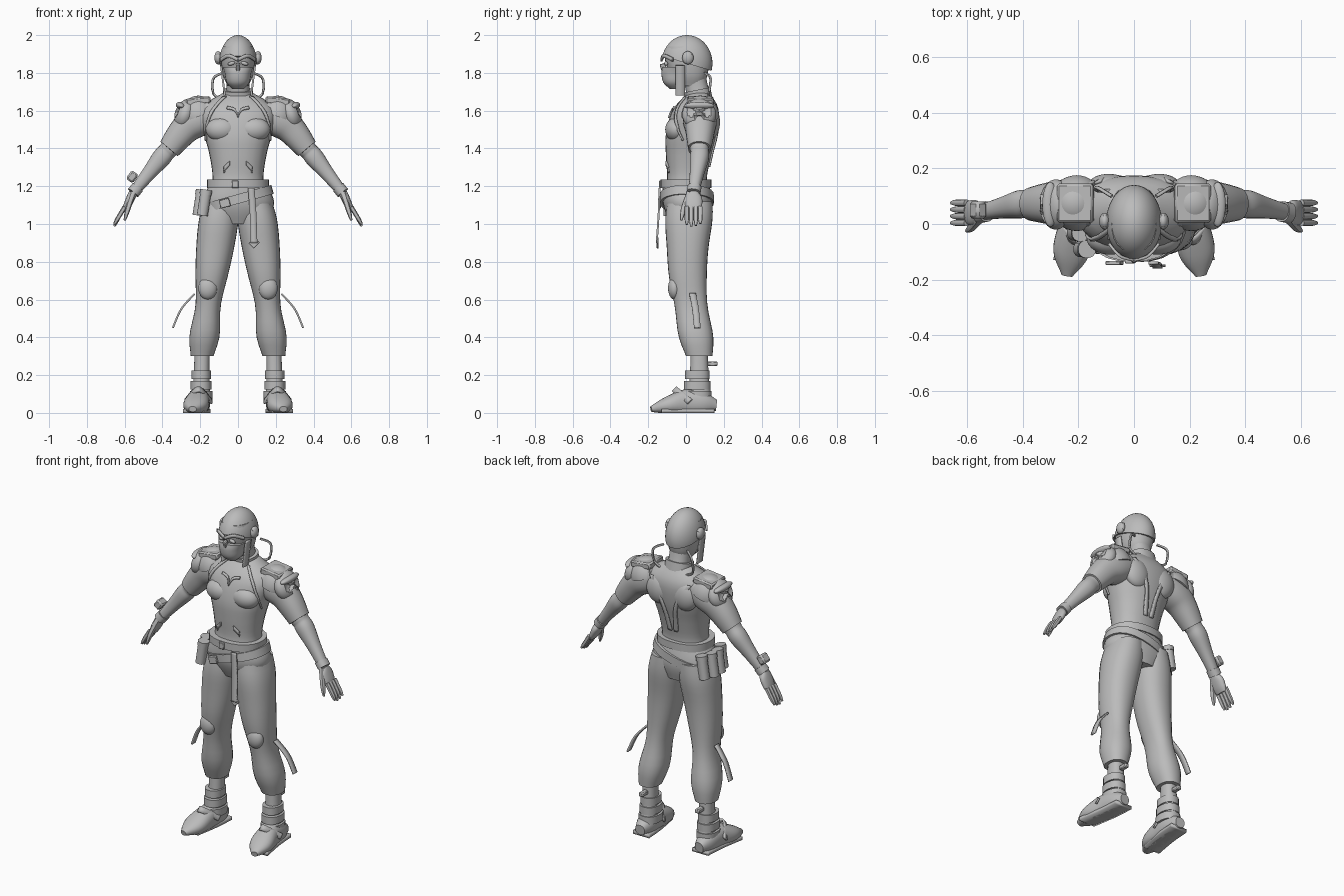
import bpy, bmesh, math
from mathutils import Vector as V, Matrix

cube = bpy.data.objects.get("Cube")
if cube:
    bpy.data.objects.remove(cube)

grey = bpy.data.materials.new("plain grey")
grey.use_nodes = True
grey.diffuse_color = (.5, .5, .5, 1)
grey.node_tree.nodes["Principled BSDF"].inputs["Base Color"].default_value = grey.diffuse_color
X, Y, Z = Matrix.Identity(3)
made = []


def finish(name, bm, side):
    """Turn a bmesh into a named object; side -1 mirrors it to the right."""
    if side:
        name = ("left_" if side > 0 else "right_") + name
        bmesh.ops.scale(bm, vec=(side, 1, 1), verts=bm.verts)
    bmesh.ops.recalc_face_normals(bm, faces=bm.faces)
    mesh = bpy.data.meshes.new(name)
    bm.to_mesh(mesh)
    bm.free()
    mesh.materials.append(grey)
    obj = bpy.data.objects.new(name, mesh)
    bpy.context.scene.collection.objects.link(obj)
    made.append(obj)
    return obj


def along(values, t):
    """Smooth curve through evenly spaced numbers or vectors, t from 0 to 1."""
    last = len(values) - 1
    i = min(int(t * last), max(last - 1, 0))
    f = t * last - i
    before, start, end, after = (values[min(max(i + k, 0), last)] for k in (-1, 0, 1, 2))
    slope_in, slope_out = (end - before) / 2, (after - start) / 2
    ease = f * f * (3 - 2 * f)
    return (start * (1 - ease) + end * ease
            + slope_in * (f * (1 - f) ** 2) - slope_out * (f * f * (1 - f)))


def loft(name, path, wide, deep=None, side=0, ref=X, level=False, sides=24, steps=20):
    """Skin rounded rings along a path; wide runs along ref, deep across it."""
    path = [V(p) for p in path]
    bm, rings = bmesh.new(), []
    for i in range(steps + 1):
        t = i / steps
        centre = along(path, t)
        ahead = Z if level else (along(path, min(t + .01, 1)) - along(path, max(t - .01, 0))).normalized()
        u = (ref - ahead * ref.dot(ahead)).normalized()
        v = ahead.cross(u)
        ring = []
        for k in range(sides):
            angle = math.tau * k / sides
            c, s = math.cos(angle), math.sin(angle)
            round_off = (abs(c) ** 2.3 + abs(s) ** 2.3) ** (-1 / 2.3)
            p = centre + (u * c * along(wide, t) + v * s * along(deep or wide, t)) * round_off
            p.z = max(p.z, 0)
            ring.append(bm.verts.new(p))
        rings.append(ring)
    for low, high in zip(rings, rings[1:]):
        for k in range(sides):
            bm.faces.new((low[k - 1], low[k], high[k], high[k - 1]))
    bm.faces.new(rings[0])
    bm.faces.new(rings[-1])
    return finish(name, bm, side)


def band(name, centre, rise, wide, deep, side=0, ref=X, sides=24):
    """Straight-walled ring or cylinder."""
    loft(name, [V(centre), V(centre) + rise], [wide], [deep], side, ref, sides=sides, steps=1)


def place(bm, centre, size, tilt, axis):
    bm.transform(Matrix.Translation(centre) @ Matrix.Rotation(tilt, 4, axis) @ Matrix.Diagonal((*size, 1)))


def ball(name, centre, size, tilt=0, side=0, cut=None, dents=()):
    """Ellipsoid, with a plane cut or with sockets pressed in."""
    bm = bmesh.new()
    bmesh.ops.create_uvsphere(bm, u_segments=40, v_segments=24, radius=1)
    for spot, reach in dents:
        for vert in bm.verts:
            if (vert.co - V(spot)).length < reach:
                vert.co *= .75
    place(bm, centre, size, tilt, 'Y')
    if cut:
        bmesh.ops.bisect_plane(bm, geom=bm.verts[:] + bm.edges[:] + bm.faces[:],
                               plane_co=centre, plane_no=cut, clear_outer=True)
        bmesh.ops.holes_fill(bm, edges=[e for e in bm.edges if e.is_boundary])
    finish(name, bm, side)


def block(name, centre, size, tilt=0, side=0, axis='Y'):
    bm = bmesh.new()
    bmesh.ops.create_cube(bm, size=1)
    place(bm, centre, size, tilt, axis)
    bmesh.ops.bevel(bm, geom=bm.edges[:], offset=min(size) / 5, segments=1, affect='EDGES')
    finish(name, bm, side)


def ribbon(name, path, across, width, side=0, thick=.01, target=None):
    """Flat strip along a path, optionally laid on a target surface."""
    bm = bmesh.new()
    path = [V(p) for p in path]
    steps = 18
    rows = [[bm.verts.new(along(path, i / steps) + across * width * k / 2) for k in (-1, 0, 1)]
            for i in range(steps + 1)]
    for a, b in zip(rows, rows[1:]):
        for k in (0, 1):
            bm.faces.new((a[k], a[k + 1], b[k + 1], b[k]))
    obj = finish(name, bm, side)
    if target:
        wrap = obj.modifiers.new("lay on", 'SHRINKWRAP')
        wrap.target, wrap.offset, wrap.wrap_mode = target, .004, 'ABOVE_SURFACE'
    solid = obj.modifiers.new("thickness", 'SOLIDIFY')
    solid.thickness, solid.offset = thick, 0


# Torso, pelvis and neck
torso = loft("torso", [(0, 0, 1.15), (0, .02, 1.42), (0, .07, 1.7)],
             [.16, .135, .15, .18, .2, .07], [.125, .105, .12, .135, .12, .05], level=True)
loft("pelvis", [(0, .02, 1), (0, 0, 1.2)], [.11, .19, .155], [.1, .13, .125], level=True)
loft("neck", [(0, .08, 1.62), (0, .03, 1.84)], [.07, .06, .065])
band("collar", (0, .07, 1.66), V((0, -.01, .05)), .08, .07)

# Head: face, helmet shell and breathing mask
loft("head", [(0, .02, 1.73), (0, 0, 1.94)], [.055, .08, .09, .08], [.07, .1, .118, .1], level=True)
ball("helmet", (0, .005, 1.85), (.1, .135, .15), cut=(0, -.3, -1))
loft("mask", [(0, -.05, 1.715), (0, -.05, 1.83)], [.03, .06, .07, .08], [.035, .07, .08, .075], level=True)
block("nose_bridge", (0, -.12, 1.83), (.02, .03, .04), .3, axis='X')

for side in (1, -1):
    # Head fittings
    ball("ear_disc", (.105, .01, 1.88), (.02, .03, .035), side=side)
    block("ear_plate", (.105, .01, 1.88), (.02, .05, .05), side=side)
    ball("eye_lens", (.035, -.105, 1.85), (.02, .01, .01), .25, side)
    ribbon("brow_trim", [(0, -.13, 1.87), (.05, -.115, 1.89), (.09, -.07, 1.87)], Z, .02, side)
    ribbon("cheek_guard", [(.09, -.03, 1.84), (.07, -.03, 1.68)], Y, .05, side)
    loft("air_hose", [(.08, .1, 1.8), (.13, .13, 1.77), (.13, .12, 1.69), (.08, .12, 1.66)], [.007],
         side=side, ref=V((.3, .2, .9)), sides=8)

    # Chest, back and the trim laid on them
    ball("pectoral", (.085, -.05, 1.5), (.085, .06, .065), side=side)
    ball("shoulder_blade", (.09, .13, 1.54), (.08, .05, .09), .2, side)
    ribbon("chest_emblem", [(0, -.09, 1.57), (.02, -.08, 1.61), (.06, -.07, 1.62)], Z, .02, side, target=torso)
    ribbon("vest_edge", [(.07, 0, 1.67), (.15, -.06, 1.58), (.18, -.02, 1.44)], X, .02, side, target=torso)
    ribbon("back_strap", [(.13, .15, 1.62), (.05, .17, 1.48), (.02, .13, 1.3)], X, .025, side, target=torso)
    ribbon("belly_mark", [(.05, -.13, 1.32), (.09, -.12, 1.28)], Z, .025, side, target=torso)

    # Sleeve, forearm and wrist band
    chest, shoulder, elbow = V((.13, .07, 1.59)), V((.26, .075, 1.52)), V((.41, .07, 1.345))
    wrist, knuckles = V((.555, .04, 1.165)), V((.6, .04, 1.07))
    cuff = shoulder.lerp(elbow, .7)
    loft("sleeve", [chest, shoulder, cuff], [.085, .09, .075, .06], side=side, ref=Y)
    loft("forearm", [cuff, elbow, wrist], [.05, .048, .05, .036, .027], side=side, ref=Y)
    band("wrist_band", wrist, (elbow - wrist) / 6, .037, .034, side, Y)

    # Hand with four fingers and thumb
    loft("palm", [wrist, knuckles], [.027, .045, .045, .038], [.023, .023, .02, .013], side, Y)
    for i in range(4):
        root = knuckles + Y * (i - 1.5) * .024
        curl = abs(i - 1.3)
        loft("finger_" + "abcd"[i], [root + Z * .02, root + V((.03, 0, -.03)), root + V((.055, 0, -.085 + curl * .01))],
             [.012, .012, .011, .006], side=side, ref=Y, sides=10)
    loft("thumb", [wrist - Y * .02, (.58, -.01, 1.09), (.6, -.025, 1.02)], [.018, .015, .013, .006], side=side, ref=Y, sides=10)

    # Layered shoulder armour with a skull face
    ball("shoulder_cap", (.205, .075, 1.57), (.1, .1, .11), .25, side, cut=(-.35, 0, -1))
    block("shoulder_plate", (.21, .075, 1.65), (.13, .14, .04), .12, side)
    ball("shoulder_skull", (.28, .07, 1.58), (.055, .09, .085), -.35, side,
         dents=[((.9, -.4, 0), .27), ((.9, .4, 0), .27), ((.9, 0, -.45), .16)])
    ball("skull_brow", (.3, .07, 1.625), (.03, .08, .02), -.35, side)
    loft("skull_jaw", [(.295, .07, 1.56), (.315, .07, 1.465)], [.065, .05, .03], [.03, .025, .01], side, Y)

    # Trouser leg gathered into a cuff
    loft("trouser_leg", [(.09, .02, 1.12), (.14, .01, .72), (.19, .07, .3)],
         [.09, .105, .1, .085, .067, .08, .06], [.12, .125, .11, .1, .087, .092, .07], side, level=True)
    ball("knee_pad", (.16, -.06, .66), (.05, .035, .06), side=side)
    ribbon("trailing_strap", [(.23, .035, .63), (.3, .05, .55), (.345, .06, .45)], Y, .035, side)

    # Boot with ankle wraps, foot, sole and straps
    loft("ankle", [(.195, .07, .08), (.19, .07, .32)], [.05, .042, .04], [.065, .05, .045], side)
    for i, layer in enumerate(("lower", "middle", "upper")):
        band(layer + "_boot_wrap", (.195, .06, .07 + .055 * i), Z * .045, .06 - .004 * i, .075 - .005 * i, side)
    loft("foot", [(.2, .16, .04), (.21, 0, .055), (.24, -.185, .02)],
         [.03, .055, .06, .065, .02], [.03, .06, .07, .045, .015], side)
    ribbon("boot_sole", [(.2, .15, .01), (.21, .02, .01), (.235, -.13, .01)], X, .11, side, .02)
    ribbon("instep_strap", [(.14, .02, .06), (.21, -.06, .125), (.28, .02, .06)], (Y + Z) * .7, .035, side)
    block("heel_tab", (.19, .14, .26), (.03, .055, .025), side=side)

# Belts, buckle and hanging strap
band("waist_belt", (0, 0, 1.19), Z * .045, .165, .134)
band("hip_belt", (.01, .005, 1.11), V((-.013, 0, .047)), .186, .142)
block("buckle", (-.07, -.14, 1.11), (.055, .015, .045), -.27)
block("waist_clasp", (-.015, -.135, 1.21), (.035, .015, .04))
ribbon("hanging_strap", [(.07, -.14, 1.19), (.08, -.145, 1.05), (.085, -.155, .9)], X, .035)
block("strap_end", (.085, -.15, .9), (.04, .01, .045), .8)

# Canisters fanned around the right hip
for i, spot in enumerate(("front", "fore", "rear", "back")):
    turn = (i - 1.5) * .33
    base = V((-.215 * math.cos(turn), .19 * math.sin(turn), 1.045))
    lean = V((.02, 0, .13))
    band(spot + "_canister", base, lean, .029, .029, sides=16)
    band(spot + "_canister_cap", base + lean * .85, lean / 5, .032, .032, sides=16)

# Wrist gadget on the right arm
block("wrist_gadget", (-.56, .05, 1.25), (.045, .06, .055), .65)

# Smooth shading with sharp rims kept
bpy.ops.object.select_all(action='DESELECT')
for obj in made:
    obj.select_set(True)
bpy.context.view_layer.objects.active = torso
bpy.ops.object.shade_smooth_by_angle(angle=math.radians(40))
